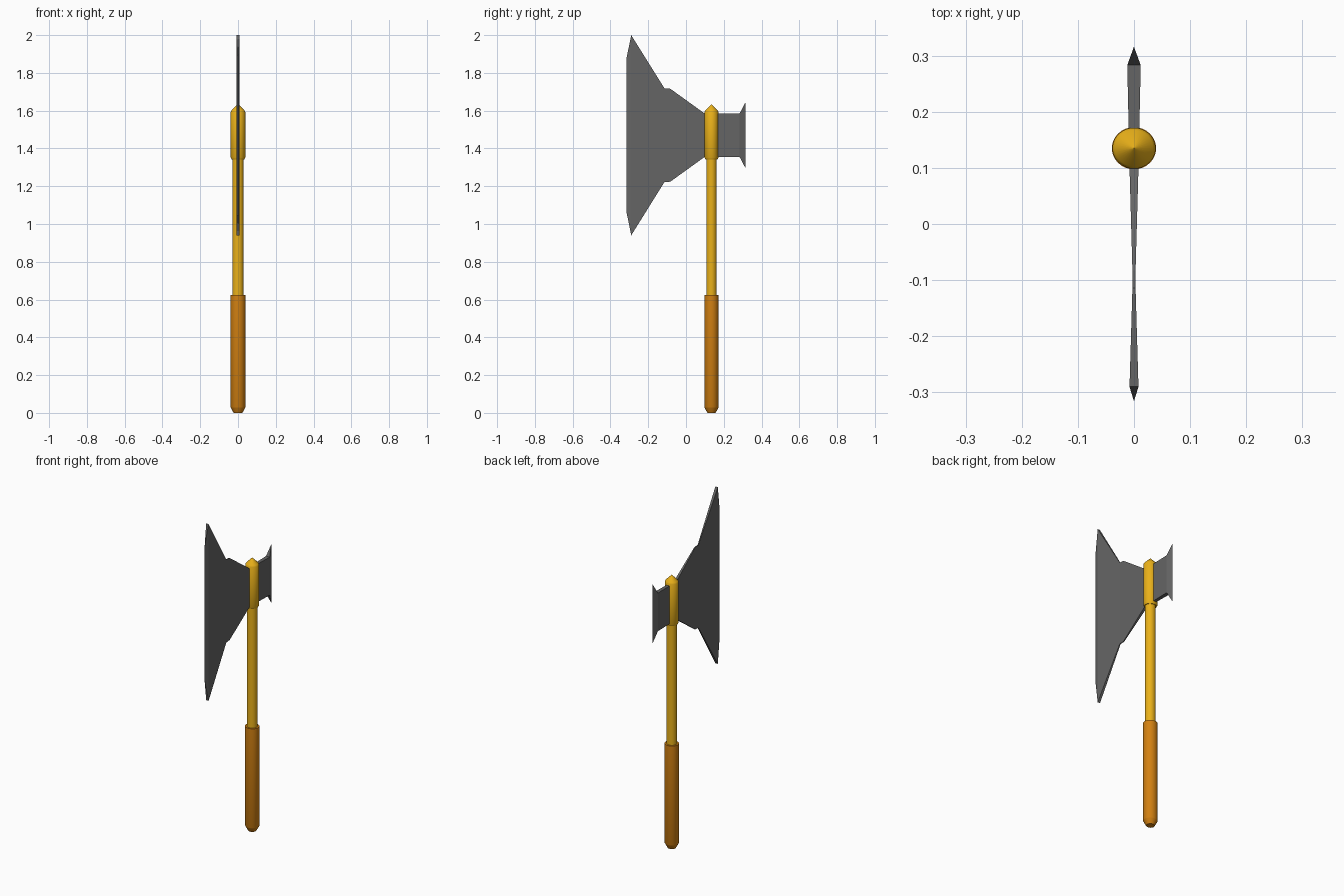
import bpy, bmesh, math

if "Cube" in bpy.data.objects:
    bpy.data.objects.remove(bpy.data.objects["Cube"])

AXIS_Y = 0.135
SIDES = 32


def material(name, rgb):
    m = bpy.data.materials.new(name)
    m.diffuse_color = (*rgb, 1)
    m.use_nodes = True
    m.node_tree.nodes["Principled BSDF"].inputs["Base Color"].default_value = m.diffuse_color
    return m


def finish(name, bm, mat, smooth=False):
    bmesh.ops.recalc_face_normals(bm, faces=bm.faces)
    me = bpy.data.meshes.new(name)
    bm.to_mesh(me)
    bm.free()
    me.materials.append(mat)
    ob = bpy.data.objects.new(name, me)
    bpy.context.collection.objects.link(ob)
    if smooth:
        bpy.ops.object.select_all(action='DESELECT')
        bpy.context.view_layer.objects.active = ob
        ob.select_set(True)
        bpy.ops.object.shade_smooth_by_angle(angle=math.radians(30))
    return ob


def lathe(name, profile, mat, squash=0.95):
    """Turned part around the handle axis from (radius, z) points, slightly oval."""
    bm = bmesh.new()
    rings = []
    for r, z in profile:
        rings.append([bm.verts.new((r * math.cos(a), AXIS_Y + squash * r * math.sin(a), z))
                      for a in (2 * math.pi * i / SIDES for i in range(SIDES))])
    for lo, hi in zip(rings, rings[1:]):
        for i in range(SIDES):
            j = (i + 1) % SIDES
            bm.faces.new((lo[i], lo[j], hi[j], hi[i]))
    bm.faces.new(rings[0])
    bm.faces.new(rings[-1])
    bmesh.ops.remove_doubles(bm, verts=bm.verts, dist=1e-5)
    return finish(name, bm, mat, True)


def plate(name, stations, mid_z, mat):
    """Blade lofted along y from (y, half height, half thickness) sections."""
    bm = bmesh.new()
    rings = [[bm.verts.new((sx * t, y, mid_z + sz * h))
              for sx, sz in ((-1, -1), (1, -1), (1, 1), (-1, 1))]
             for y, h, t in stations]
    for a, b in zip(rings, rings[1:]):
        for i in range(4):
            j = (i + 1) % 4
            bm.faces.new((a[i], a[j], b[j], b[i]))
    bm.faces.new(rings[0])
    bm.faces.new(rings[-1])
    # close the cutting edges to a sharp line
    bmesh.ops.remove_doubles(bm, verts=bm.verts, dist=0.001)
    return finish(name, bm, mat)


gold = material("gold", (0.82, 0.44, 0.01))
wood = material("grip_brown", (0.65, 0.22, 0.006))
steel = material("dark_steel", (0.13, 0.13, 0.13))

# handle: grip with tapered pommel, shaft, and pointed head collar
lathe("grip", [(0.023, 0), (0.038, 0.027), (0.0395, 0.03), (0.0395, 0.625)], wood)
lathe("shaft", [(0.029, 0.60), (0.029, 1.36)], gold)
lathe("head_collar", [(0.033, 1.342), (0.0385, 1.352), (0.0385, 1.594),
                      (0.034, 1.602), (0.0002, 1.635)], gold)

# axe head: wide blade in front, small flared poll behind
plate("axe_head", [(-0.316, 0.402, 0.0001), (-0.29, 0.53, 0.008),
                   (-0.114, 0.248, 0.0028), (-0.083, 0.246, 0.0028),
                   (0.10, 0.114, 0.008), (0.17, 0.114, 0.0095),
                   (0.283, 0.114, 0.012), (0.316, 0.176, 0.0001)], 1.47, steel)
